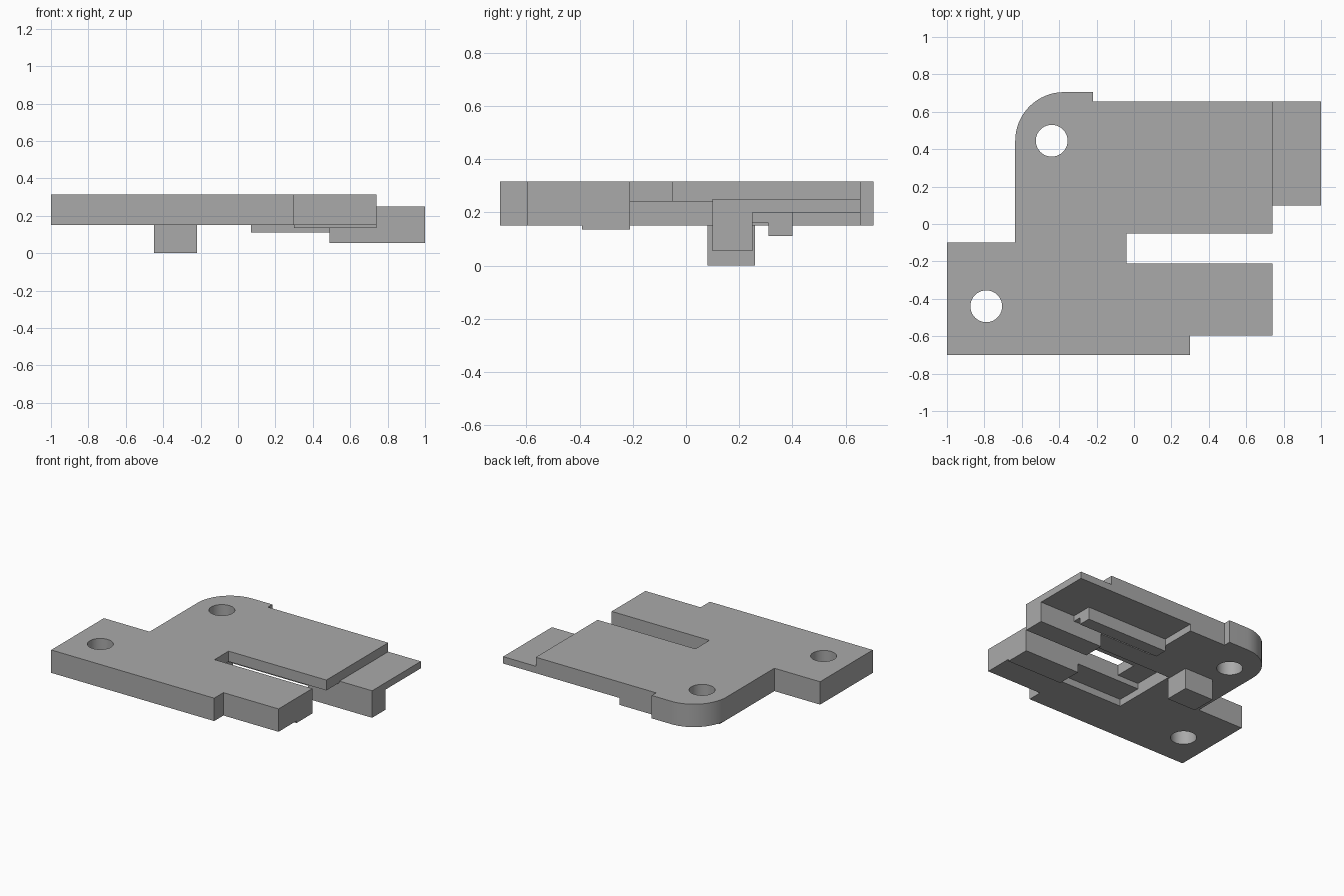
import bpy, bmesh
from math import pi, cos, sin
from mathutils import Vector

if "Cube" in bpy.data.objects:
    bpy.data.objects.remove(bpy.data.objects["Cube"], do_unlink=True)

grey = bpy.data.materials.new("mid grey")
grey.use_nodes = True
colour = (0.4, 0.4, 0.4, 1)
grey.diffuse_color = colour
grey.node_tree.nodes["Principled BSDF"].inputs["Base Color"].default_value = colour


def prism(name, outline, direction):
    """Extrude a closed 3D outline along a direction."""
    bm = bmesh.new()
    face = bm.faces.new([bm.verts.new(p) for p in outline])
    new = bmesh.ops.extrude_face_region(bm, geom=[face])["geom"]
    verts = [v for v in new if isinstance(v, bmesh.types.BMVert)]
    bmesh.ops.translate(bm, verts=verts, vec=Vector(direction))
    bmesh.ops.recalc_face_normals(bm, faces=bm.faces)
    mesh = bpy.data.meshes.new(name)
    bm.to_mesh(mesh)
    bm.free()
    mesh.materials.append(grey)
    obj = bpy.data.objects.new(name, mesh)
    bpy.context.collection.objects.link(obj)
    return obj


def box(name, x0, x1, y0, y1, z0, z1):
    base = [(x0, y0, z0), (x1, y0, z0), (x1, y1, z0), (x0, y1, z0)]
    return prism(name, base, (0, 0, z1 - z0))


def arc(cx, cy, r, start, end, steps):
    angles = [start + (end - start) * i / steps for i in range(steps + 1)]
    return [(cx + r * cos(a), cy + r * sin(a)) for a in angles]


def cut(target, cutter):
    mod = target.modifiers.new("cut", "BOOLEAN")
    mod.operation, mod.solver, mod.object = "DIFFERENCE", "EXACT", cutter
    bpy.context.view_layer.objects.active = target
    bpy.ops.object.modifier_apply(modifier=mod.name)
    bpy.data.objects.remove(cutter, do_unlink=True)


BOTTOM, TOP = 0.15, 0.315
END = 0.74      # right end of both arms

# Main plate with rounded back corner and open slot
outline = [(-1, -0.7), (0.3, -0.7), (0.3, -0.595), (END, -0.595),
           (END, -0.21), (-0.04, -0.21), (-0.04, -0.05), (END, -0.05),
           (END, 0.655), (-0.22, 0.655), (-0.22, 0.705)]
outline += arc(-0.375, 0.445, 0.26, pi / 2, pi, 16)
outline += [(-0.635, -0.1), (-1, -0.1)]
plate = prism("main_plate", [(x, y, BOTTOM) for x, y in outline], (0, 0, TOP - BOTTOM))

# Screw holes
for x, y in [(-0.44, 0.445), (-0.79, -0.44)]:
    ring = arc(x, y, 0.085, 0, 2 * pi, 40)[:-1]
    cut(plate, prism("hole_cutter", [(a, b, 0) for a, b in ring], (0, 0, 0.5)))

# Underside recesses: centre channel, front pocket, back pocket
cut(plate, box("channel_cutter", -0.21, 0.9, -0.21, 0.1, 0, 0.24))
cut(plate, box("front_pocket_cutter", -0.21, 0.3, -0.39, -0.15, 0, 0.2))
cut(plate, box("back_pocket_cutter", 0.07, 0.9, 0.25, 0.8, 0, 0.2))

# Stepped tongue past the back arm, extruded from its side profile
profile = [(0.1, 0.055), (0.25, 0.055), (0.25, 0.2),
           (0.655, 0.2), (0.655, 0.25), (0.1, 0.25)]
prism("tongue", [(END, y, z) for y, z in profile], (1 - END, 0, 0))

# Underside ribs, pad and post
box("tall_rib", 0.49, END, 0.1, 0.25, 0.055, BOTTOM)
box("guide_rib", 0.07, 0.72, 0.31, 0.4, 0.11, 0.2)
box("rib_bridge", 0.63, 0.72, 0.25, 0.31, 0.16, 0.2)
box("front_arm_pad", 0.3, END, -0.39, -0.21, 0.135, BOTTOM)
box("locating_post", -0.45, -0.22, 0.08, 0.26, 0, BOTTOM)

# Smooth the curved walls only
bpy.ops.object.select_all(action="DESELECT")
plate.select_set(True)
bpy.context.view_layer.objects.active = plate
bpy.ops.object.shade_smooth_by_angle(angle=pi / 6)
